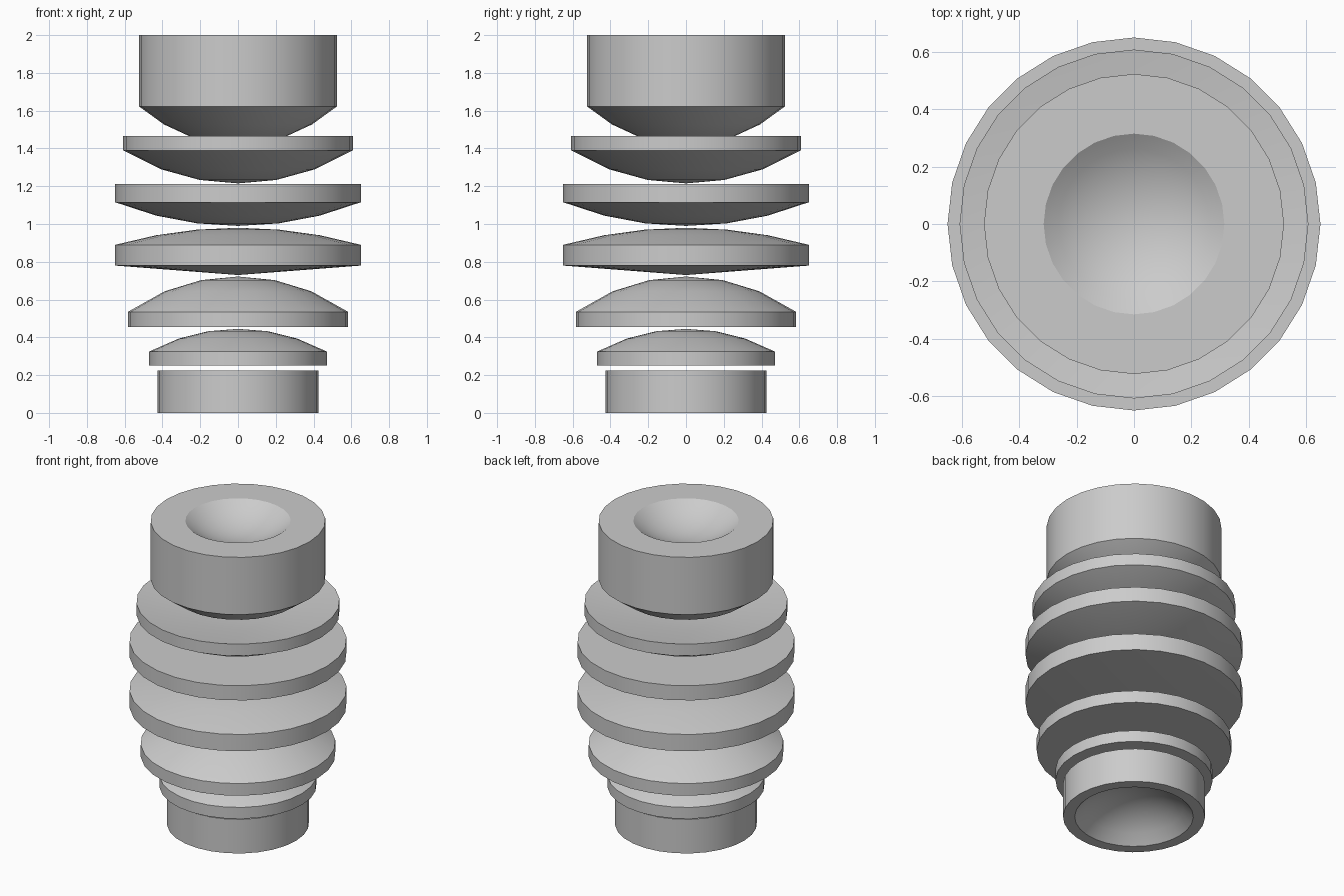
import bpy
import bmesh
import math
from mathutils import Vector

if "Cube" in bpy.data.objects:
    bpy.data.objects.remove(bpy.data.objects["Cube"], do_unlink=True)

SIDES = 28

glass = bpy.data.materials.new("plain grey")
glass.use_nodes = True
grey = (0.6, 0.6, 0.6, 1)
glass.diffuse_color = grey
glass.node_tree.nodes["Principled BSDF"].inputs["Base Color"].default_value = grey


def cap(radius, rim_z, sag, rings):
    """Profile of a spherical surface from the axis out to its rim."""
    if sag == 0:
        return [(0, rim_z), (radius, rim_z)]
    ball = (radius ** 2 + sag ** 2) / (2 * abs(sag))
    sign = math.copysign(1, sag)
    points = []
    for i in range(rings + 1):
        r = radius * i / rings
        drop = ball - math.sqrt(ball ** 2 - r ** 2)
        points.append((r, rim_z + sag - sign * drop))
    return points


def lens(name, radius, low, high, bottom, top):
    """bottom and top are (surface radius, apex offset in z, rings)."""
    profile = cap(bottom[0], low, bottom[1], bottom[2])
    if bottom[0] < radius:
        profile.append((radius, low))
    upper = cap(top[0], high, top[1], top[2])
    if top[0] < radius:
        upper.append((radius, high))
    profile += reversed(upper)

    bm = bmesh.new()
    verts = [bm.verts.new(Vector((r, 0, z))) for r, z in profile]
    edges = [bm.edges.new(pair) for pair in zip(verts, verts[1:])]
    bmesh.ops.spin(bm, geom=verts + edges, cent=(0, 0, 0), axis=(0, 0, 1),
                   angle=math.tau, steps=SIDES, use_duplicate=False)
    bmesh.ops.remove_doubles(bm, verts=bm.verts, dist=0.0005)
    bmesh.ops.recalc_face_normals(bm, faces=bm.faces)
    mesh = bpy.data.meshes.new(name)
    bm.to_mesh(mesh)
    bm.free()
    mesh.materials.append(glass)
    obj = bpy.data.objects.new(name, mesh)
    bpy.context.collection.objects.link(obj)
    bpy.ops.object.select_all(action="DESELECT")
    obj.select_set(True)
    bpy.context.view_layer.objects.active = obj
    bpy.ops.object.shade_smooth_by_angle(angle=math.radians(30))


# Thick end lenses with dished outer faces
lens("top_lens", 0.523, 1.622, 2.0, (0.523, -0.2, 4), (0.315, -0.11, 6))
lens("bottom_lens", 0.425, 0.0, 0.225, (0.355, 0.165, 6), (0.425, 0, 1))

# Thin lenses between them, from the top down
lens("upper_meniscus_lens", 0.608, 1.39, 1.467, (0.608, -0.175, 3), (0.608, -0.06, 2))
lens("upper_flat_top_lens", 0.65, 1.115, 1.212, (0.65, -0.125, 3), (0.65, 0, 1))
lens("middle_double_lens", 0.65, 0.78, 0.89, (0.65, -0.05, 1), (0.65, 0.09, 3))
lens("lower_dome_lens", 0.583, 0.455, 0.535, (0.583, 0, 1), (0.583, 0.187, 3))
lens("small_dome_lens", 0.47, 0.25, 0.325, (0.47, 0, 1), (0.47, 0.12, 3))
